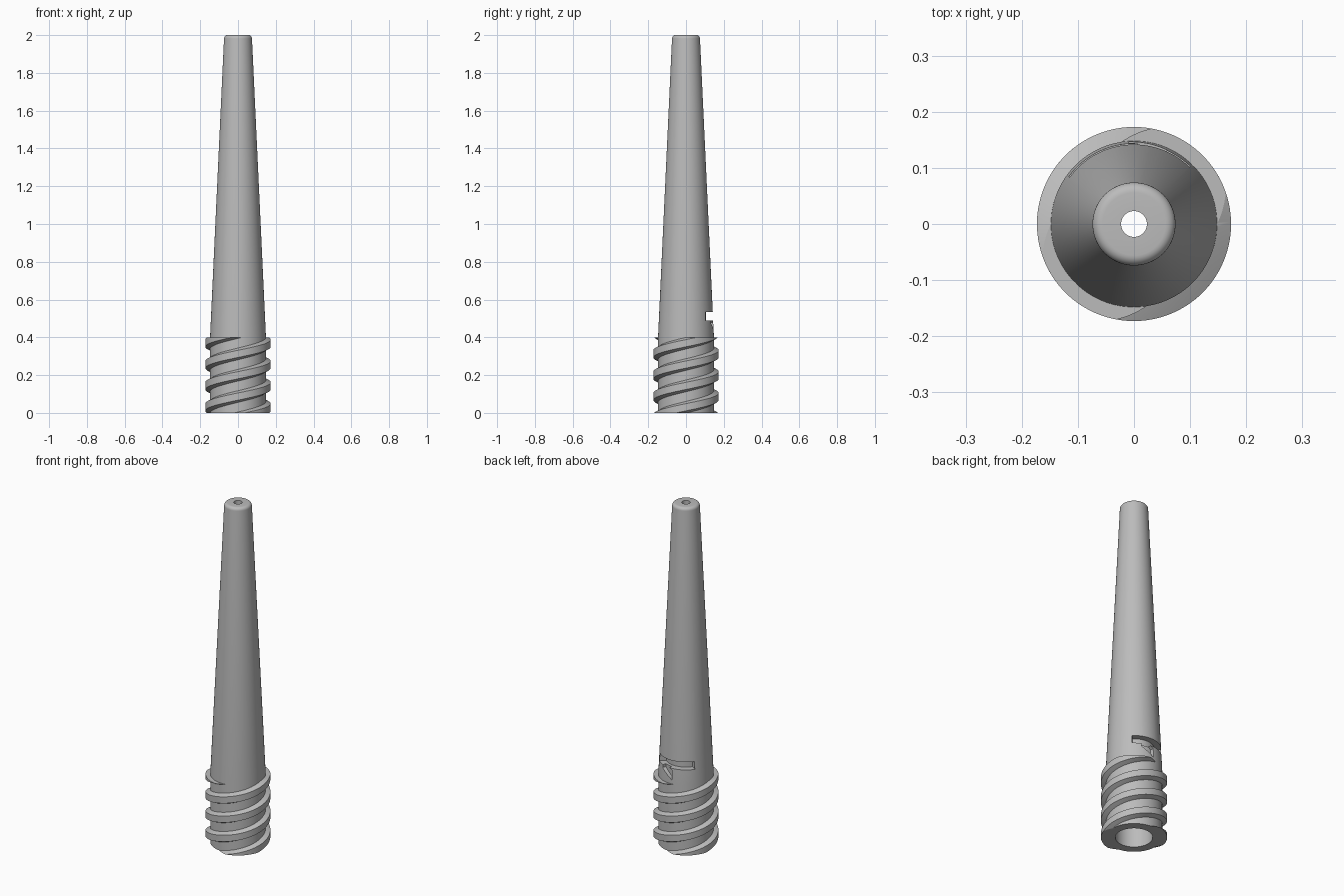
import bpy, bmesh
from math import cos, sin, pi, radians

if "Cube" in bpy.data.objects:
    bpy.data.objects.remove(bpy.data.objects["Cube"])

grey = bpy.data.materials.new("plain grey")
grey.use_nodes = True
GREY = (0.5, 0.5, 0.5, 1)
grey.diffuse_color = GREY
grey.node_tree.nodes["Principled BSDF"].inputs["Base Color"].default_value = GREY


def sweep(name, section, start, end, steps, rise=0.0, clip=None):
    """Carry a closed (radius, z) section round the z axis, climbing by rise per turn."""
    bm = bmesh.new()
    closed = rise == 0 and abs(end - start - 2 * pi) < 0.001
    rings = []
    for i in range(steps if closed else steps + 1):
        a = start + (end - start) * i / steps
        lift = rise * a / (2 * pi)
        rings.append([bm.verts.new((r * cos(a), r * sin(a), z + lift)) for r, z in section])
    n = len(section)
    for i in range(steps):
        a, b = rings[i], rings[(i + 1) % len(rings)]
        for j in range(n):
            k = (j + 1) % n
            bm.faces.new((a[j], b[j], b[k], a[k]))
    if not closed:
        bm.faces.new(rings[0])
        bm.faces.new(rings[-1])
    # Trim flat at the given heights and cap the cuts
    for height, direction in clip or ():
        geom = bm.verts[:] + bm.edges[:] + bm.faces[:]
        bmesh.ops.bisect_plane(bm, geom=geom, dist=1e-6, plane_co=(0, 0, height),
                               plane_no=(0, 0, direction), clear_outer=True)
        rim = [e for e in bm.edges if e.is_boundary]
        bmesh.ops.holes_fill(bm, edges=rim, sides=0)
    bmesh.ops.recalc_face_normals(bm, faces=bm.faces[:])
    mesh = bpy.data.meshes.new(name)
    bm.to_mesh(mesh)
    bm.free()
    mesh.materials.append(grey)
    obj = bpy.data.objects.new(name, mesh)
    bpy.context.collection.objects.link(obj)
    return obj


def activate(obj):
    bpy.ops.object.select_all(action="DESELECT")
    obj.select_set(True)
    bpy.context.view_layer.objects.active = obj


# Hollow tapered body with a rounded tip
TIP, FILLET = 0.074, 0.018
profile = [(0.098, 0), (0.148, 0), (0.148, 0.4)]
for i in range(7):
    t = i * pi / 12
    profile.append((TIP - FILLET + FILLET * cos(t), 2 - FILLET + FILLET * sin(t)))
profile += [(0.023, 2), (0.023, 1.85), (0.098, 0.3)]
body = sweep("tapered_body", profile, 0, 2 * pi, 128)

# Back slot: a level groove and a shallower slanted one leading down from it
cutters = [
    sweep("level_slot_cutter", [(0.107, 0.49), (0.2, 0.49), (0.2, 0.535), (0.107, 0.535)],
          radians(46), radians(144), 32),
    sweep("slanted_slot_cutter", [(0.124, 0.59), (0.2, 0.59), (0.2, 0.645), (0.124, 0.645)],
          radians(66), radians(94), 12, rise=-0.64),
]
activate(body)
for cutter in cutters:
    cutter.hide_render = True
    mod = body.modifiers.new("slot", "BOOLEAN")
    mod.operation = "DIFFERENCE"
    mod.solver = "EXACT"
    mod.object = cutter
    bpy.ops.object.modifier_apply(modifier=mod.name)
for cutter in cutters:
    bpy.data.objects.remove(cutter)

# Two interleaved screw threads, trimmed flat at both ends
LEAD = 0.226
thread_section = [(0.14, -0.034), (0.148, -0.031), (0.173, -0.019),
                  (0.173, 0.019), (0.148, 0.031), (0.14, 0.034)]
threads = []
for name, turn in (("thread_a", 0), ("thread_b", 0.5)):
    section = [(r, z + 0.369 - LEAD * turn) for r, z in thread_section]
    threads.append(sweep(name, section, 2 * pi * (turn - 2.1), 2 * pi * (turn + 0.45),
                         240, rise=LEAD, clip=((0, -1), (0.4, 1))))

for obj in [body] + threads:
    activate(obj)
    bpy.ops.object.shade_smooth_by_angle(angle=radians(25))
